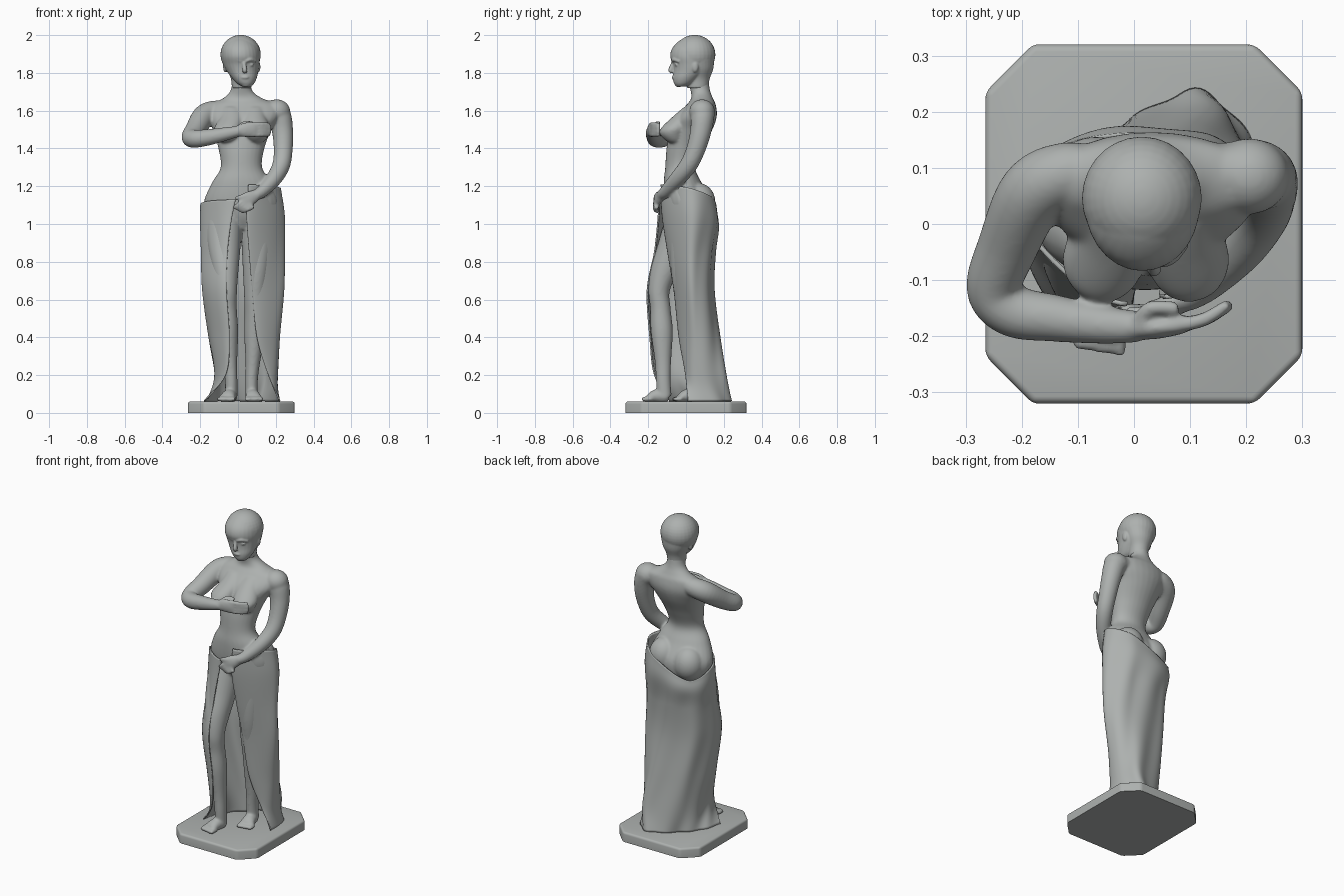
import bpy, bmesh, math
from mathutils import Vector, Matrix

stone = bpy.data.materials.new("grey stone")
stone.diffuse_color = (0.42, 0.44, 0.43, 1)


def finish(name, bm, smooth=True):
    bmesh.ops.recalc_face_normals(bm, faces=bm.faces[:])
    me = bpy.data.meshes.new(name)
    bm.to_mesh(me)
    bm.free()
    me.materials.append(stone)
    for p in me.polygons:
        p.use_smooth = smooth
    ob = bpy.data.objects.new(name, me)
    bpy.context.collection.objects.link(ob)
    return ob


def curve(pts, n, first=None, last=None):
    """Smooth curve through points, n steps per span."""
    P = [Vector(p) for p in pts]
    P = [first or 2 * P[0] - P[1]] + P + [last or 2 * P[-1] - P[-2]]
    out = []
    for i in range(1, len(P) - 2):
        a, b, c, d = P[i - 1:i + 3]
        for k in range(n):
            t = k / n
            out.append(0.5 * (2 * b + (c - a) * t + (2 * a - 5 * b + 4 * c - d) * t * t
                              + (3 * b - a - 3 * c + d) * t ** 3))
    return out + [P[-2]]


def loft(bm, pts, ref=None, sides=28, n=6):
    """Closed limb through (x, y, z, a, b); flat rings unless ref gives a frame."""
    pts = [p if len(p) == 5 else (*p, p[3]) for p in pts]
    path = curve(pts, n)
    rings = []
    for i, p in enumerate(path):
        c = Vector(p[:3])
        u, v = Vector((1, 0, 0)), Vector((0, 1, 0))
        if ref:
            t = (Vector(path[min(i + 1, len(path) - 1)][:3]) - Vector(path[max(i - 1, 0)][:3])).normalized()
            u = t.cross(Vector(ref)).normalized()
            v = u.cross(t)
        a, b = max(p[3], .004), max(p[4], .004)
        rings.append([bm.verts.new(c + u * a * math.cos(2 * math.pi * k / sides)
                                   + v * b * math.sin(2 * math.pi * k / sides)) for k in range(sides)])
    for r, s in zip(rings, rings[1:]):
        for k in range(sides):
            bm.faces.new((r[k], r[(k + 1) % sides], s[(k + 1) % sides], s[k]))
    bm.faces.new(rings[0])
    bm.faces.new(rings[-1])


def ball(bm, c, r):
    m = Matrix.Translation(c) @ Matrix.Diagonal((*r, 1))
    bmesh.ops.create_uvsphere(bm, u_segments=28, v_segments=18, radius=1, matrix=m)


def fuse(ob, voxel, smooth):
    m = ob.modifiers.new("fuse", 'REMESH')
    m.mode, m.voxel_size, m.use_smooth_shade = 'VOXEL', voxel, True
    s = ob.modifiers.new("soften", 'SMOOTH')
    s.factor, s.iterations = 0.5, smooth


Y, Z = (0, 1, 0), (0, 0, 1)

# Plinth with clipped corners
bm = bmesh.new()
x0, x1, y1, c = -.265, .30, .32, .085
outline = [(x0 + c, -y1), (x1 - c, -y1), (x1, -y1 + c), (x1, y1 - c),
           (x1 - c, y1), (x0 + c, y1), (x0, y1 - c), (x0, -y1 + c)]
f = bm.faces.new([bm.verts.new((x, y, 0)) for x, y in outline])
g = bmesh.ops.extrude_face_region(bm, geom=[f])
bmesh.ops.translate(bm, vec=(0, 0, .06), verts=[v for v in g['geom'] if isinstance(v, bmesh.types.BMVert)])
edges = [e for e in bm.edges if any(v.co.z > .05 for v in e.verts)]
bmesh.ops.bevel(bm, geom=edges, offset=.013, segments=4, profile=.5, affect='EDGES')
plinth = finish("plinth", bm, False)
bpy.context.view_layer.objects.active = plinth
plinth.select_set(True)
bpy.ops.object.shade_smooth_by_angle(angle=math.radians(25))

# Torso, neck and buttocks
bm = bmesh.new()
loft(bm, [(.02, .02, .97, .14, .08), (.02, .02, 1.04, .185, .115), (.02, .012, 1.12, .2, .125),
          (.02, -.018, 1.22, .157, .1), (.018, -.03, 1.30, .11, .08), (.018, -.008, 1.40, .122, .095),
          (.022, .028, 1.50, .155, .112), (.03, .055, 1.57, .19, .108), (.035, .08, 1.63, .185, .078),
          (.025, .085, 1.665, .105, .058), (.018, .075, 1.71, .056, .052), (.02, .058, 1.79, .05, .058)])
for x, z in ((-.068, 1.10), (.1, 1.115)):
    ball(bm, (x, .066, z), (.09, .09, .102))
# Breasts, sloping down from the collar
for x, inner in ((-.054, -.03), (.097, .085)):
    loft(bm, [(inner, .03, 1.62, .05, .04), (inner, -.01, 1.57, .062, .058), (x, -.058, 1.51, .072, .072),
              (x, -.071, 1.475, .066, .066), (x, -.06, 1.44, .045, .045), (x, -.05, 1.425, .02, .02)])

# Bent arm across the chest, with hand
loft(bm, [(-.06, .09, 1.60, .045), (-.12, .09, 1.598, .056), (-.18, .055, 1.57, .061), (-.225, -.04, 1.50, .054),
          (-.25, -.115, 1.458, .049), (-.215, -.155, 1.452, .047), (-.14, -.168, 1.462, .042),
          (-.05, -.18, 1.48, .034), (.01, -.183, 1.492, .028)], Z)
loft(bm, [(-.01, -.183, 1.49, .024, .028), (.04, -.185, 1.498, .02, .039), (.09, -.178, 1.50, .017, .041)], Z)
for k in range(4):
    z = 1.473 + .018 * k
    loft(bm, [(.07, -.182, z, .014), (.125, -.17, z, .013), (.178 - .006 * abs(k - 1.5), -.142, z, .011)], Z, 12)
loft(bm, [(.01, -.175, 1.51, .017), (.03, -.15, 1.53, .014), (.08, -.15, 1.535, .012)], Z, 12)

# Lowered arm, with hand holding the cloth
loft(bm, [(.12, .09, 1.59, .045, .05), (.17, .09, 1.60, .056), (.215, .088, 1.578, .063), (.236, .078, 1.49, .056),
          (.239, .05, 1.39, .05), (.228, .012, 1.31, .047), (.19, -.045, 1.24, .042), (.13, -.105, 1.175, .033),
          (.09, -.132, 1.15, .027)], Y)
ball(bm, (.205, .085, 1.595), (.072, .068, .065))
loft(bm, [(.10, -.128, 1.155, .028, .024), (.06, -.148, 1.135, .04, .02), (.03, -.155, 1.12, .038, .018)], Y)
for k in range(4):
    d = .014 * k
    loft(bm, [(.04 + d, -.155, 1.135 - d, .014), (.005 + d, -.162, 1.105 - d * .7, .013),
              (-.022 + d, -.148, 1.085 - d * .5, .011)], Y, 12)
loft(bm, [(.06, -.15, 1.15, .016), (.02, -.16, 1.145, .013), (-.015, -.155, 1.135, .011)], Y, 12)

# Legs and feet
loft(bm, [(-.075, .0, 1.05, .10, .105), (-.075, -.05, .90, .09, .097), (-.068, -.105, .77, .072, .08),
          (-.062, -.142, .65, .057, .057), (-.058, -.135, .55, .052, .054), (-.052, -.128, .43, .053, .058),
          (-.042, -.122, .27, .038, .043), (-.036, -.12, .17, .033, .039), (-.036, -.115, .09, .033, .039)])
loft(bm, [(.105, .02, 1.05, .10, .105), (.105, .01, .90, .087, .097), (.098, -.0, .75, .072, .08),
          (.09, -.003, .62, .058, .058), (.09, .012, .52, .055, .057), (.088, .028, .42, .055, .058),
          (.078, .036, .26, .038, .043), (.072, .04, .17, .033, .039), (.072, .045, .09, .033, .039)])
for hx, hy, dx in ((-.036, -.09, -.025), (.072, .07, .012)):
    loft(bm, [(hx, hy, .085, .024, .028), (hx, hy - .025, .09, .034, .036), (hx + dx * .5, hy - .07, .09, .038, .034),
              (hx + dx, hy - .105, .077, .046, .021)], Z)
    for k in range(5):
        x = hx + dx - .036 + .018 * k
        toe = .012 * (k if dx < 0 else 4 - k) / 4 + .022
        loft(bm, [(x, hy - .09, .074, .014), (x, hy - .11 - toe * .5, .073, .013), (x, hy - .11 - toe, .07, .011)],
             Z, 10)
fuse(finish("body", bm), .006, 12)

# Head: skull and jaw, hair cap, brow, nose, lips, ears
bm = bmesh.new()
loft(bm, [(.045, -.025, 1.728, .024, .024), (.04, -.014, 1.745, .046, .05), (.033, .002, 1.775, .067, .072),
          (.024, .024, 1.81, .084, .092), (.018, .032, 1.845, .095, .103), (.015, .034, 1.89, .102, .118),
          (.013, .038, 1.935, .094, .108), (.012, .042, 1.975, .06, .07), (.012, .045, 1.992, .02, .025)])
ball(bm, (.014, .046, 1.897), (.107, .11, .104))
loft(bm, [(.02, .062, 1.72, .052, .056), (.02, .064, 1.77, .058, .062), (.02, .068, 1.82, .078, .076),
          (.018, .06, 1.87, .095, .09)])
loft(bm, [(.03, -.066, 1.865, .009), (.033, -.074, 1.84, .01), (.036, -.081, 1.815, .013), (.036, -.072, 1.803, .011)],
     Y, 14)
ball(bm, (.037, -.064, 1.776), (.022, .012, .009))
ball(bm, (.042, -.04, 1.742), (.026, .02, .018))
for s in (-1, 1):
    loft(bm, [(.03 + s * .01, -.07, 1.862, .009), (.027 + s * .04, -.063, 1.87, .01),
              (.022 + s * .07, -.034, 1.86, .009)], Z, 12)
    ball(bm, (.03 + s * .036, -.05, 1.843), (.018, .01, .008))
    ball(bm, (.02 + s * .087, .048, 1.832), (.012, .018, .03))
fuse(finish("head", bm), .004, 9)

# Drapery: open wrap from one front edge round the back to the other
rows = [(1.10, -.012, -.142, -.192, .0, -.115, .14, .13, .145, .222, .02, .055, -.13),
        (1.00, -.035, -.148, -.195, .0, -.115, .148, .13, .155, .241, .02, .045, -.125),
        (.85, -.055, -.166, -.19, -.02, -.10, .13, .13, .135, .24, .02, .058, -.095),
        (.65, -.06, -.204, -.182, -.07, -.11, .11, .13, .135, .24, .03, .075, -.062),
        (.40, -.045, -.19, -.15, -.06, -.09, .12, .13, .17, .22, .05, .10, -.035),
        (.20, -.065, -.165, -.122, -.05, -.07, .13, .14, .205, .208, .07, .16, .0),
        (.062, -.18, -.085, -.15, .02, -.05, .14, .10, .235, .205, .15, .222, .01)]
waist = (.03, .01, -.07, .03, .09, .11)       # waistline rises to one hip, dips behind
levels = []
for i, r in enumerate(rows):
    p = [Vector((r[1 + 2 * k], r[2 + 2 * k], r[0] + (waist[k] if i == 0 else waist[k] * .5 if i == 1 else 0)))
         for k in range(6)]
    ends = [Vector((2 * a.x - b.x, b.y, a.z)) for a, b in ((p[0], p[1]), (p[5], p[4]))]
    levels.append(curve(p, 16, *ends))
columns = [curve(col, 12) for col in zip(*levels)]
bm = bmesh.new()
grid = []
for j, col in enumerate(columns):
    u = j / (len(columns) - 1)
    side = columns[min(j + 1, len(columns) - 1)], columns[max(j - 1, 0)]
    line = []
    for i, p in enumerate(col):
        t = side[0][i] - side[1][i]
        out = Vector((-t.y, t.x, 0)).normalized()
        fold = math.sin(math.pi * u) ** 2 * min(1, i / 24)
        line.append(bm.verts.new(p + out * fold * .006 * math.sin(u * 42 + p.z * 7)))
    grid.append(line)
for a, b in zip(grid, grid[1:]):
    for k in range(len(a) - 1):
        bm.faces.new((a[k], b[k], b[k + 1], a[k + 1]))
cloth = finish("drapery", bm)
m = cloth.modifiers.new("thickness", 'SOLIDIFY')
m.thickness, m.offset = .008, 0
